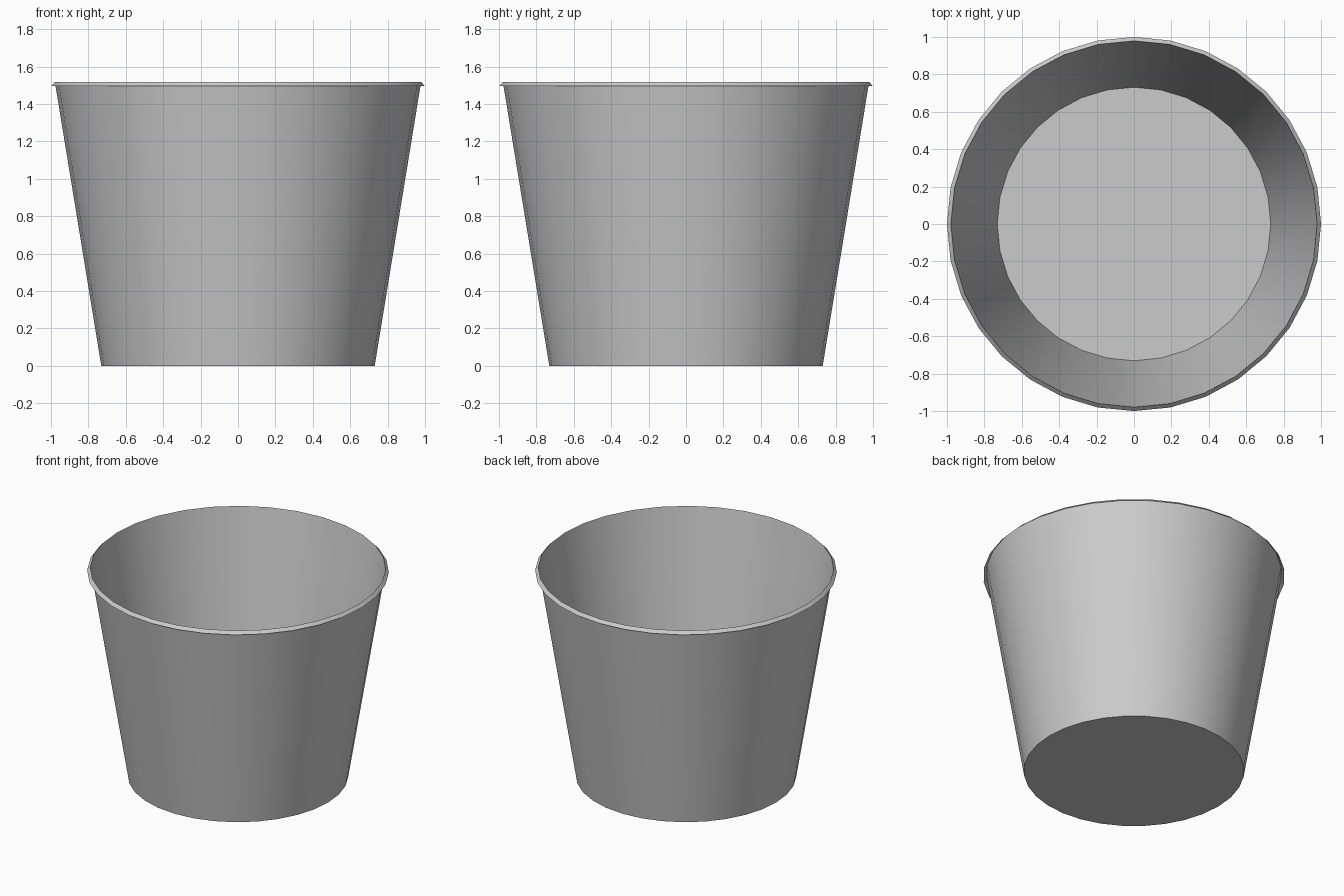
import bpy, bmesh, math

if "Cube" in bpy.data.objects:
    bpy.data.objects.remove(bpy.data.objects["Cube"])

SIDES = 32


def lathe(name, profile):
    """Turn a list of (radius, height) points into a thin round shell."""
    bm = bmesh.new()
    rings = []
    for r, z in profile:
        rings.append([bm.verts.new((r * math.cos(2 * math.pi * i / SIDES),
                                    r * math.sin(2 * math.pi * i / SIDES), z))
                      for i in range(SIDES)])
    # floor disc, facing down
    bm.faces.new(list(reversed(rings[0])))
    # walls between neighbouring rings, facing out
    for low, high in zip(rings, rings[1:]):
        for i in range(SIDES):
            j = (i + 1) % SIDES
            bm.faces.new((low[i], low[j], high[j], high[i]))
    mesh = bpy.data.meshes.new(name)
    bm.to_mesh(mesh)
    bm.free()
    obj = bpy.data.objects.new(name, mesh)
    bpy.context.collection.objects.link(obj)
    return obj


# tapered open bucket: floor, wall, and a rim folded outward and down
bucket = lathe("bucket", [(0.731, 0.0), (0.979, 1.517), (1.0, 1.495)])

# smooth round wall with crisp floor and rim edges
bpy.context.view_layer.objects.active = bucket
bucket.select_set(True)
bpy.ops.object.shade_smooth_by_angle(angle=math.radians(30))
